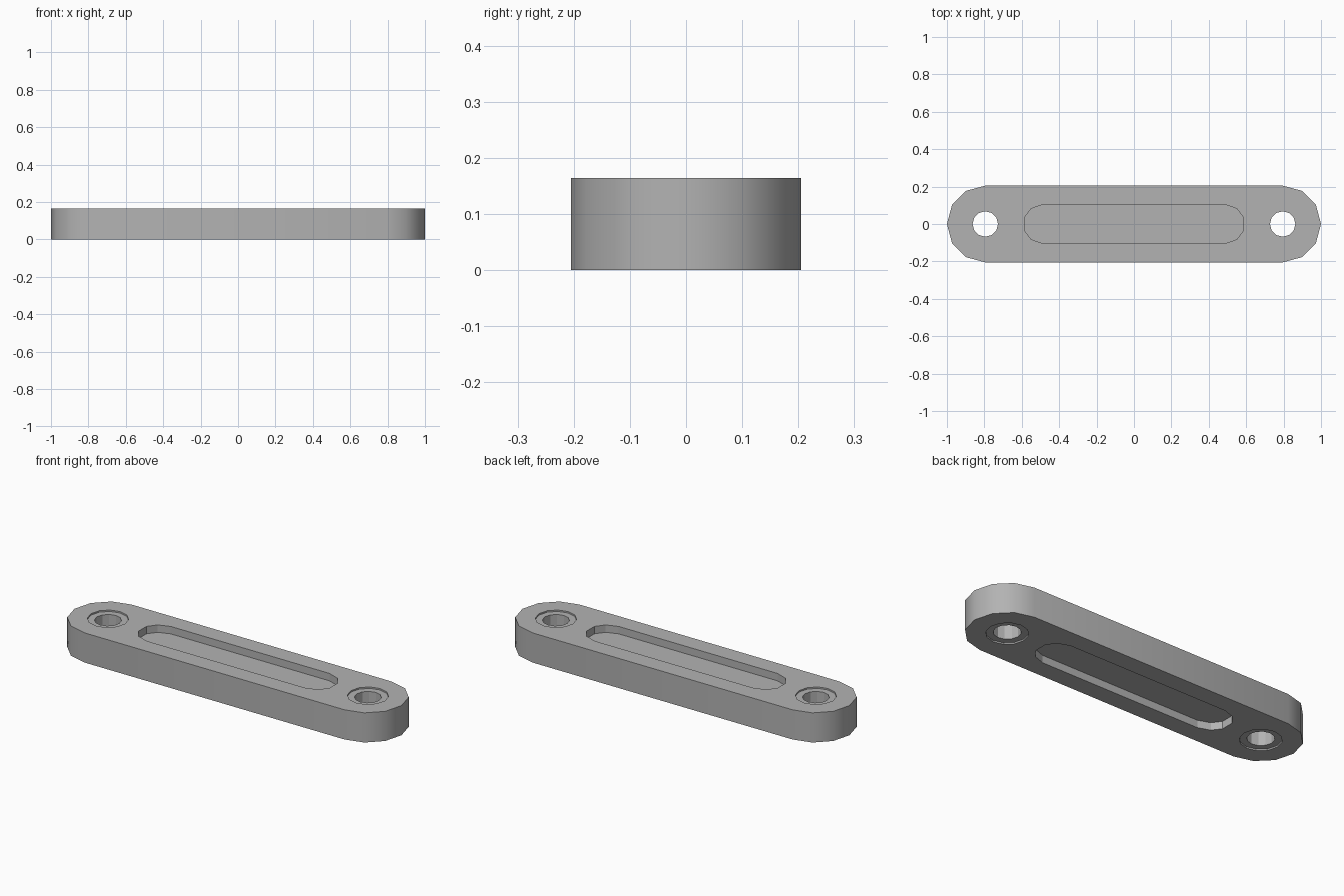
import bpy
import bmesh
from math import cos, sin, pi

default = bpy.data.objects.get("Cube")
if default:
    bpy.data.objects.remove(default, do_unlink=True)

HEIGHT = 0.164
PIN_X = 0.795       # centre of each rounded end and pin hole
END_R = 0.205

grey = bpy.data.materials.new("mid grey")
grey.use_nodes = True
grey.diffuse_color = (0.45, 0.45, 0.45, 1)
grey.node_tree.nodes["Principled BSDF"].inputs["Base Color"].default_value = grey.diffuse_color


def prism(name, outline, bottom, top):
    """Extrude a closed outline straight up."""
    bm = bmesh.new()
    base = bm.faces.new([bm.verts.new((x, y, bottom)) for x, y in outline])
    up = bmesh.ops.extrude_face_region(bm, geom=[base], use_keep_orig=True)
    for v in up["geom"]:
        if isinstance(v, bmesh.types.BMVert):
            v.co.z = top
    bmesh.ops.recalc_face_normals(bm, faces=bm.faces)
    mesh = bpy.data.meshes.new(name)
    bm.to_mesh(mesh)
    bm.free()
    mesh.materials.append(grey)
    obj = bpy.data.objects.new(name, mesh)
    bpy.context.collection.objects.link(obj)
    return obj


def circle(cx, radius, sides=12):
    return [(cx + radius * cos(2 * pi * i / sides), radius * sin(2 * pi * i / sides))
            for i in range(sides)]


def cut(name, outline, bottom, top):
    cutter = prism(name, outline, bottom, top)
    cutter.hide_render = True
    cutter.hide_viewport = True
    mod = link.modifiers.new(name, 'BOOLEAN')
    mod.operation = 'DIFFERENCE'
    mod.solver = 'EXACT'
    mod.object = cutter


# Link body: two half rounds joined by straight sides, smooth around the rim
right_end = [(PIN_X + END_R * cos(a), END_R * sin(a))
             for a in (pi * (i - 3) / 6 for i in range(7))]
left_end = [(-x, -y) for x, y in right_end]
link = prism("link_body", right_end + left_end, 0, HEIGHT)
for face in link.data.polygons:
    face.use_smooth = abs(face.normal.z) < 0.5

# Long recess in the top and bottom
corner = [(0.585, 0.035), (0.55, 0.082), (0.485, 0.105)]
upper = corner + [(-x, y) for x, y in reversed(corner)]
recess = upper + [(-x, -y) for x, y in upper]
DEPTH = 0.041
cut("top_recess_cutter", recess, HEIGHT - DEPTH, HEIGHT + 0.1)
cut("bottom_recess_cutter", recess, -0.1, DEPTH)

# Pin holes with a shallow counterbore on both faces
LIP = 0.008
for side, x in (("left", PIN_X), ("right", -PIN_X)):
    cut(side + "_hole_cutter", circle(x, 0.068), -0.1, HEIGHT + 0.1)
    cut(side + "_top_bore_cutter", circle(x, 0.104), HEIGHT - LIP, HEIGHT + 0.1)
    cut(side + "_bottom_bore_cutter", circle(x, 0.104), -0.1, LIP)
